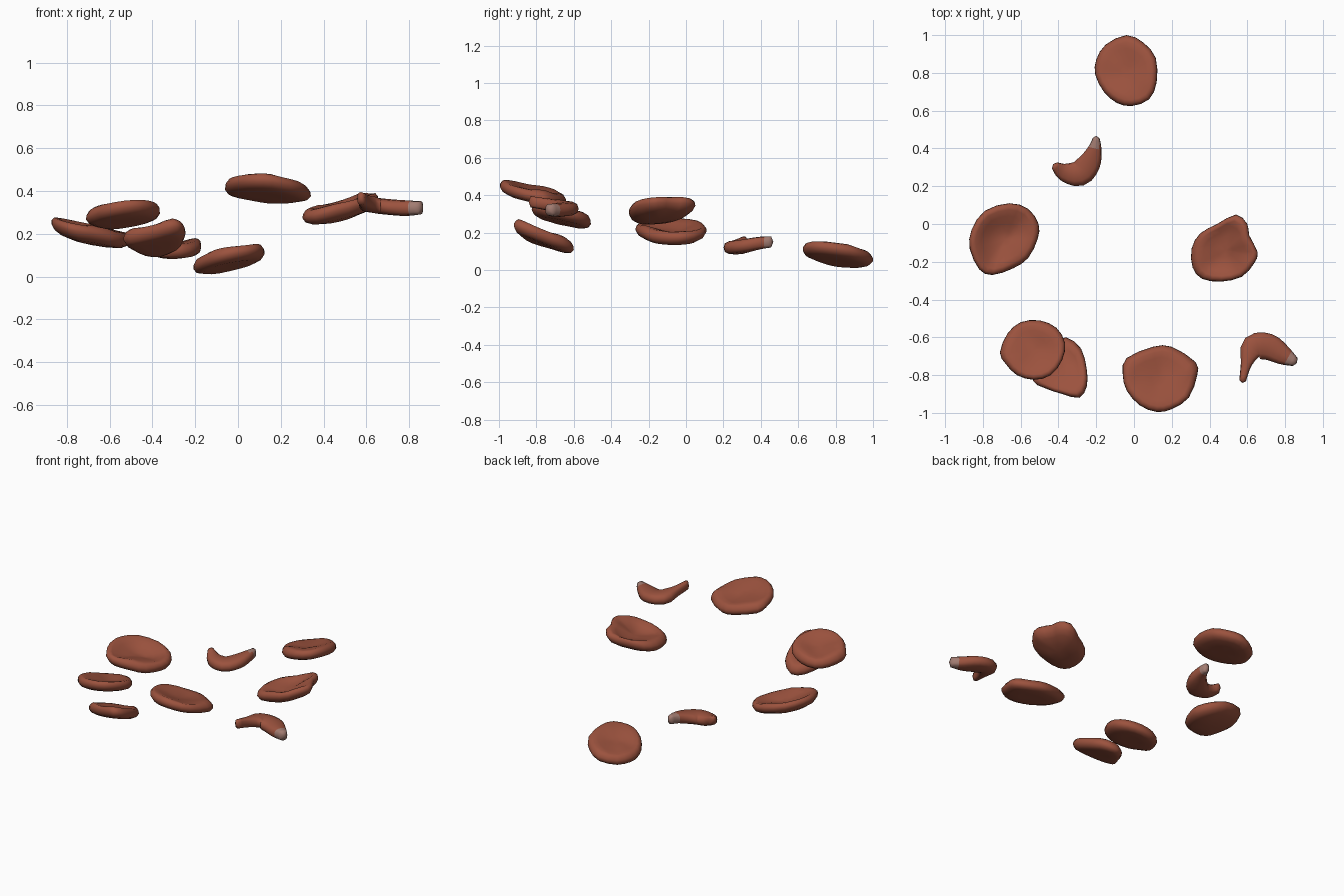
import bpy, bmesh, math
from mathutils import Vector, noise

if "Cube" in bpy.data.objects:
    bpy.data.objects.remove(bpy.data.objects["Cube"])


def material(name, color):
    m = bpy.data.materials.new(name)
    m.diffuse_color = (*color, 1)
    m.use_nodes = True
    m.node_tree.nodes["Principled BSDF"].inputs["Base Color"].default_value = m.diffuse_color
    return m


BROWN = material("red_brown", (0.33, 0.085, 0.048))
PALE = material("pale_tip", (0.36, 0.20, 0.165))


def finish(name, rings, start, end):
    """Skin a stack of equal closed rings and cap both ends with a fan."""
    bm = bmesh.new()
    rows = [[bm.verts.new(p) for p in r] for r in rings]
    n = len(rows[0])
    for k in range(len(rows) - 1):
        a, b = rows[k], rows[k + 1]
        for i in range(n):
            j = (i + 1) % n
            bm.faces.new((a[i], a[j], b[j], b[i]))
    for row, p in ((rows[0], start), (rows[-1], end)):
        c = bm.verts.new(p)
        for i in range(n):
            bm.faces.new((row[i], row[(i + 1) % n], c))
    bmesh.ops.recalc_face_normals(bm, faces=bm.faces)
    for f in bm.faces:
        f.smooth = True
    me = bpy.data.meshes.new(name)
    bm.to_mesh(me)
    bm.free()
    me.materials.append(BROWN)
    me.materials.append(PALE)
    ob = bpy.data.objects.new(name, me)
    bpy.context.collection.objects.link(ob)
    return ob


def spline(pts, steps, closed):
    """Catmull-Rom sampling of points of any dimension."""
    n = len(pts)
    get = (lambda i: Vector(pts[i % n])) if closed else \
          (lambda i: Vector(pts[max(0, min(n - 1, i))]))
    out = []
    for i in range(n if closed else n - 1):
        a, b, c, d = (get(i + k) for k in (-1, 0, 1, 2))
        for s in range(steps):
            t = s / steps
            out.append(0.5 * (2 * b + (c - a) * t + (2 * a - 5 * b + 4 * c - d) * t * t
                              + (3 * b - a - 3 * c + d) * t ** 3))
    if not closed:
        out.append(get(n - 1))
    return out


# (radial scale, height in half thicknesses) from underside to dented top
PROFILE = [(0.4, -1), (0.75, -0.97), (0.92, -0.7), (1, -0.15), (0.99, 0.35),
           (0.92, 0.85), (0.82, 0.98), (0.65, 0.85), (0.45, 0.7), (0.22, 0.55)]


def slice_disc(name, outline, z0, sx, sy, curl=0.0, half=0.037, crease=0.012):
    """Irregular thick disc, tilted by sx, sy and curled up at the rim."""
    pts = spline(outline, 2, True)
    c = sum(pts, Vector((0, 0))) / len(pts)

    def place(d, f, h):
        bump = noise.noise(Vector((c.x + d.x, c.y + d.y, z0)) * 9) * crease
        z = z0 + sx * d.x + sy * d.y + curl * f * f + h * half
        return (c.x + d.x, c.y + d.y, z + bump * (1 if h > 0 and f < 0.9 else 0.3))

    rings = [[place((p - c) * f, f, h) for p in pts] for f, h in PROFILE]
    o = Vector((0, 0))
    return finish(name, rings, place(o, 0, -1), place(o, 0, 0.5))


def crescent(name, path, half=0.037):
    """Curved piece swept along x, y, z, half-width points."""
    pts = spline(path, 3, False)
    rings = []
    for i, p in enumerate(pts):
        t = (pts[min(i + 1, len(pts) - 1)] - pts[max(i - 1, 0)]).to_3d()
        side = Vector((-t.y, t.x, 0)).normalized()
        hh = half * min(1, 0.72 + p[3] * 5)
        ring = []
        for k in range(12):
            a = math.tau * k / 12
            u, v = (math.copysign(abs(w) ** 0.75, w) for w in (math.cos(a), math.sin(a)))
            q = p.to_3d() + side * u * p[3]
            q.z += v * hh
            ring.append(q)
        rings.append(ring)
    ends = [pts[i].to_3d() + (pts[i] - pts[j]).to_3d().normalized() * 0.012
            for i, j in ((0, 1), (-1, -2))]
    ob = finish(name, rings, *ends)
    # pale end
    tip = pts[-1].to_3d()
    for f in ob.data.polygons:
        if (f.center - tip).length < 0.055:
            f.material_index = 1


# Whole slices
slice_disc("back_slice", [
    (-0.04, 1.0), (0.05, 0.96), (0.115, 0.88), (0.12, 0.75), (0.08, 0.66),
    (-0.01, 0.625), (-0.09, 0.64), (-0.16, 0.7), (-0.205, 0.79), (-0.2, 0.87),
    (-0.15, 0.95)], 0.08, 0.2, -0.14)

slice_disc("left_slice", [
    (-0.66, 0.11), (-0.56, 0.08), (-0.505, 0.0), (-0.51, -0.08), (-0.56, -0.18),
    (-0.64, -0.235), (-0.75, -0.27), (-0.82, -0.24), (-0.87, -0.13),
    (-0.86, -0.03), (-0.79, 0.07)], 0.185, -0.22, 0.04, curl=0.025, crease=0.02)

slice_disc("right_slice", [
    (0.54, 0.05), (0.6, 0.0), (0.61, -0.06), (0.655, -0.15), (0.635, -0.21),
    (0.57, -0.28), (0.46, -0.305), (0.36, -0.29), (0.31, -0.23),
    (0.305, -0.13), (0.35, -0.05), (0.44, 0.0)], 0.3, 0.25, 0.05, curl=0.025, crease=0.02)

slice_disc("upper_left_front_slice", [
    (-0.5, -0.51), (-0.41, -0.55), (-0.365, -0.63), (-0.38, -0.72), (-0.44, -0.8),
    (-0.53, -0.825), (-0.62, -0.8), (-0.68, -0.74), (-0.71, -0.68),
    (-0.67, -0.58), (-0.6, -0.52)], 0.29, 0.12, -0.23)

slice_disc("lower_left_front_slice", [
    (-0.36, -0.6), (-0.28, -0.66), (-0.25, -0.77), (-0.25, -0.86), (-0.29, -0.92),
    (-0.38, -0.9), (-0.47, -0.87), (-0.535, -0.83), (-0.5, -0.74),
    (-0.44, -0.64)], 0.175, 0.12, -0.35, crease=0.02)

slice_disc("front_slice", [
    (0.1, -0.65), (0.2, -0.65), (0.325, -0.73), (0.335, -0.8), (0.29, -0.92),
    (0.2, -0.98), (0.12, -0.995), (0.03, -0.96), (-0.04, -0.88),
    (-0.06, -0.79), (-0.04, -0.71)], 0.41, -0.08, -0.22)

# Curved trimmings
crescent("back_crescent", [
    (-0.42, 0.31, 0.15, 0.022), (-0.37, 0.275, 0.125, 0.048),
    (-0.29, 0.268, 0.12, 0.068), (-0.235, 0.325, 0.13, 0.06),
    (-0.207, 0.4, 0.145, 0.036), (-0.2, 0.455, 0.15, 0.018)])

crescent("right_crescent", [
    (0.575, -0.83, 0.365, 0.018), (0.595, -0.74, 0.35, 0.03),
    (0.63, -0.655, 0.335, 0.066), (0.71, -0.65, 0.325, 0.07),
    (0.79, -0.695, 0.32, 0.052), (0.853, -0.73, 0.322, 0.025)])
